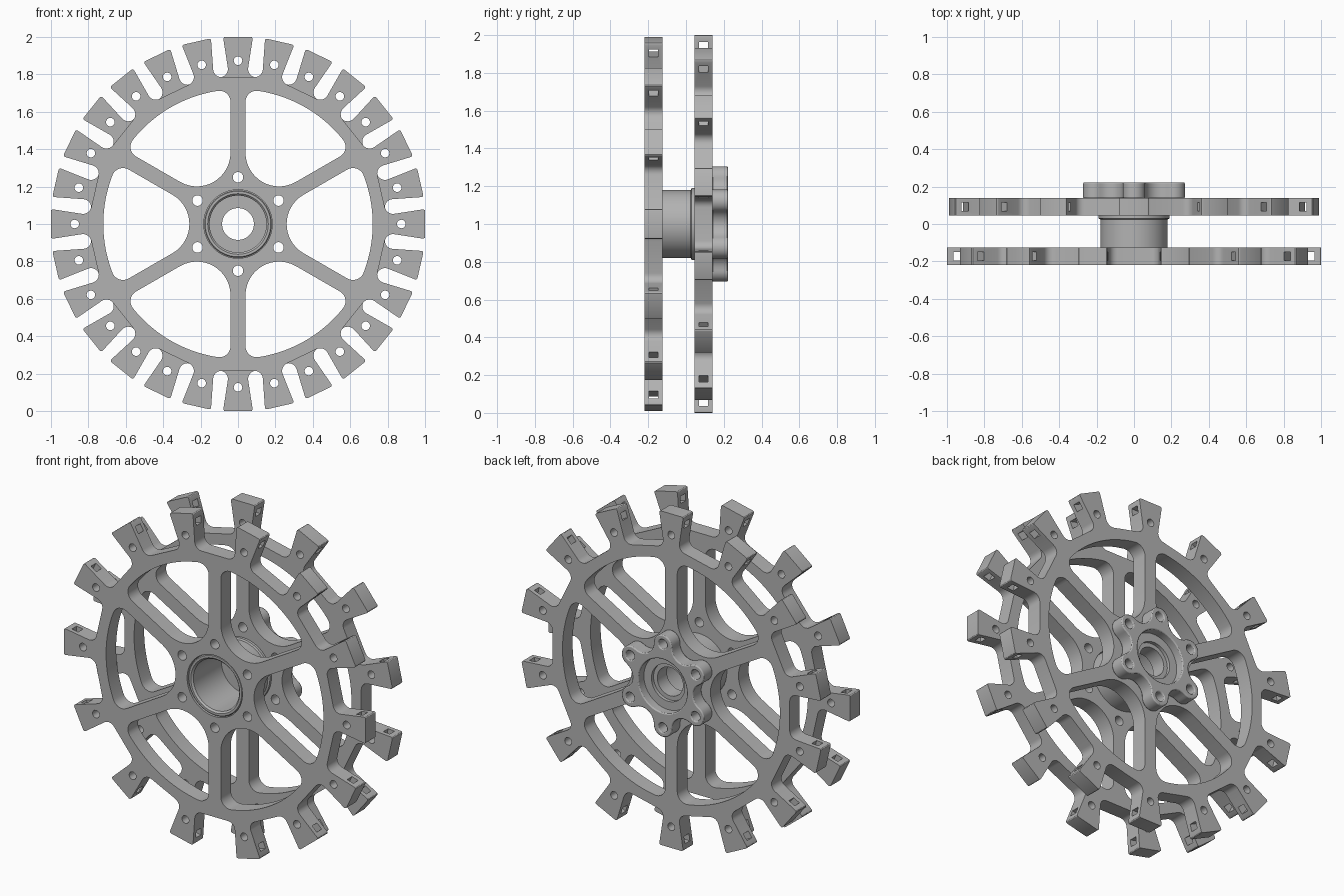
import bpy, bmesh
from math import sin, cos, tan, pi, radians, atan2, sqrt
from mathutils import Vector, Matrix

cube = bpy.data.objects.get("Cube")
if cube:
    bpy.data.objects.remove(cube, do_unlink=True)

grey = bpy.data.materials.new("machined_grey")
grey.use_nodes = True
grey.diffuse_color = (0.45, 0.45, 0.45, 1)
grey.node_tree.nodes["Principled BSDF"].inputs["Base Color"].default_value = (0.45, 0.45, 0.45, 1)

TEETH = 14
SPOKES = 6
PITCH = 2 * pi / TEETH


# ---- 2D helpers -------------------------------------------------------
def polar(r, a):
    return Vector((r * cos(a), r * sin(a)))


def arc(centre, r, a0, a1, n):
    return [centre + polar(r, a0 + (a1 - a0) * i / n) for i in range(n + 1)]


def circle(centre, r, n=24):
    return arc(centre, r, 0, 2 * pi, n)[:-1]


def turn(points, a):
    rot = Matrix.Rotation(a, 2)
    return [rot @ p for p in points]


def fillet(prev, corner, nxt, r, n=6):
    """Round one corner of a polyline."""
    u, v = (prev - corner).normalized(), (nxt - corner).normalized()
    half = u.angle(v) / 2
    centre = corner + (u + v).normalized() * (r / sin(half))
    start = corner + u * (r / tan(half)) - centre
    end = corner + v * (r / tan(half)) - centre
    a0 = atan2(start.y, start.x)
    sweep = (atan2(end.y, end.x) - a0 + pi) % (2 * pi) - pi
    return arc(centre, r, a0, a0 + sweep, n)


# ---- object helpers ---------------------------------------------------
def finish(name, bm):
    bmesh.ops.recalc_face_normals(bm, faces=bm.faces)
    mesh = bpy.data.meshes.new(name)
    bm.to_mesh(mesh)
    bm.free()
    mesh.materials.append(grey)
    obj = bpy.data.objects.new(name, mesh)
    bpy.context.collection.objects.link(obj)
    return obj


def activate(obj):
    bpy.ops.object.select_all(action="DESELECT")
    obj.select_set(True)
    bpy.context.view_layer.objects.active = obj


def smooth(obj):
    activate(obj)
    bpy.ops.object.shade_smooth_by_angle(angle=radians(30))


def plate(name, loops, y0, y1):
    """Fill an outline with holes in the xz plane and extrude it along y."""
    bm = bmesh.new()
    edges = []
    for loop in loops:
        vs = [bm.verts.new((p.x, y0, p.y + 1)) for p in loop]
        edges += [bm.edges.new((vs[i - 1], vs[i])) for i in range(len(vs))]
    bmesh.ops.triangle_fill(bm, edges=edges, use_beauty=True)
    top = bmesh.ops.extrude_face_region(bm, geom=bm.faces[:], use_keep_orig=True)
    moved = [g for g in top["geom"] if isinstance(g, bmesh.types.BMVert)]
    bmesh.ops.translate(bm, verts=moved, vec=(0, y1 - y0, 0))
    return finish(name, bm)


def lathe(name, profile, steps=64):
    """Revolve a closed (radius, y) profile about the axle."""
    bm = bmesh.new()
    rings = [[bm.verts.new((r * cos(a), y, 1 + r * sin(a))) for r, y in profile]
             for a in (2 * pi * i / steps for i in range(steps))]
    for i in range(steps):
        for j in range(len(profile)):
            bm.faces.new((rings[i - 1][j - 1], rings[i - 1][j], rings[i][j], rings[i][j - 1]))
    return finish(name, bm)


# ---- wheel shapes -----------------------------------------------------
def tooth_outline():
    """One flared tooth on the +x axis, rising from the flats of the rim."""
    flat_a, flat_b = polar(0.785, -PITCH / 2), polar(0.785, PITCH / 2)
    root_a, root_b = Vector((0.794, -0.048)), Vector((0.794, 0.048))
    tip_a, tip_b = Vector((1, -0.08)), Vector((1, 0.08))
    return (fillet(flat_a, root_a, tip_a, 0.045) + fillet(root_a, tip_a, tip_b, 0.01, 3)
            + fillet(tip_a, tip_b, root_b, 0.01, 3) + fillet(tip_b, root_b, flat_b, 0.045))


def spoke_opening(rim=0.72, half=0.04, corner=0.06, apex=0.18):
    """Rounded sector between two spokes, centred on the +x axis."""
    along = sqrt((rim - corner) ** 2 - (half + corner) ** 2)
    low = polar(along, -pi / 6) + polar(half + corner, pi / 3)
    high = Vector((low.x, -low.y))
    a = atan2(high.y, high.x)
    inner = Vector((2 * half + 2 * apex, 0))
    return (arc(low, corner, -2 * pi / 3, -a, 8) + arc(Vector((0, 0)), rim, -a, a, 20)[1:-1]
            + arc(high, corner, a, 2 * pi / 3, 8)
            + arc(inner, apex, 2 * pi / 3, 4 * pi / 3, 14))


spoke_angles = [pi / 6 + i * pi / 3 for i in range(SPOKES)]
hub_bolts = [circle(polar(0.25, a), 0.028) for a in spoke_angles]


def wheel(name, y0, y1, phase, bore):
    angles = [phase + i * PITCH for i in range(TEETH)]
    outline = [p for a in angles for p in turn(tooth_outline(), a)]
    loops = [outline, circle(Vector((0, 0)), bore, 64)] + hub_bolts
    loops += [turn(spoke_opening(), i * pi / 3) for i in range(SPOKES)]
    loops += [circle(polar(0.873, a), 0.023, 16) for a in angles]
    obj = plate(name, loops, y0, y1)

    # Square nut slots through the sides of the teeth
    bm = bmesh.new()
    for a in angles:
        place = (Matrix.Translation((0, (y0 + y1) / 2, 1)) @ Matrix.Rotation(-a, 4, "Y")
                 @ Matrix.Translation((0.943, 0, 0)) @ Matrix.Diagonal((0.042, 0.046, 0.3, 1)))
        bmesh.ops.create_cube(bm, size=1, matrix=place)
    cutter = finish(name + "_slot_cutter", bm)
    cutter.hide_render = True
    cut = obj.modifiers.new("slots", "BOOLEAN")
    cut.operation = "DIFFERENCE"
    cut.solver = "EXACT"
    cut.object = cutter
    activate(obj)
    bpy.ops.object.modifier_apply(modifier=cut.name)
    bpy.data.objects.remove(cutter, do_unlink=True)
    smooth(obj)


# Two wheels, staggered by half a tooth
wheel("front_wheel", -0.22, -0.125, 0, 0.183)
wheel("rear_wheel", 0.045, 0.14, PITCH / 2, 0.165)


# Lobed rear hub plate: a convex lobe at each bolt, a hollow between
def hub_outline(bolt=0.245, lobe=0.06, hollow=0.08, dist=0.28):
    points = []
    for a in spoke_angles:
        c, h = polar(bolt, 0), polar(dist, pi / 6)
        t = atan2(h.y - c.y, h.x - c.x)
        points += turn(arc(c, lobe, -t, t, 16), a)
        points += turn(arc(h, hollow, t + pi, pi / 3 - t + pi, 10)[1:-1], a)
    return points


hub = plate("rear_hub_plate", [hub_outline(), circle(Vector((0, 0)), 0.16, 64)] + hub_bolts,
            0.138, 0.222)
bevel = hub.modifiers.new("edge_round", "BEVEL")
bevel.width = 0.006
bevel.segments = 2
bevel.limit_method = "ANGLE"
bevel.angle_limit = radians(60)
smooth(hub)

# Axle sleeve with an open front bore, a collar and a stepped floor
sleeve = lathe("axle_sleeve", [
    (0.162, -0.215), (0.175, -0.215), (0.18, -0.21), (0.18, 0.025), (0.19, 0.03),
    (0.19, 0.046), (0.168, 0.046), (0.168, 0.17), (0.11, 0.17), (0.11, 0.15),
    (0.085, 0.15), (0.085, 0.06), (0.152, 0.06), (0.152, -0.205)])
smooth(sleeve)
